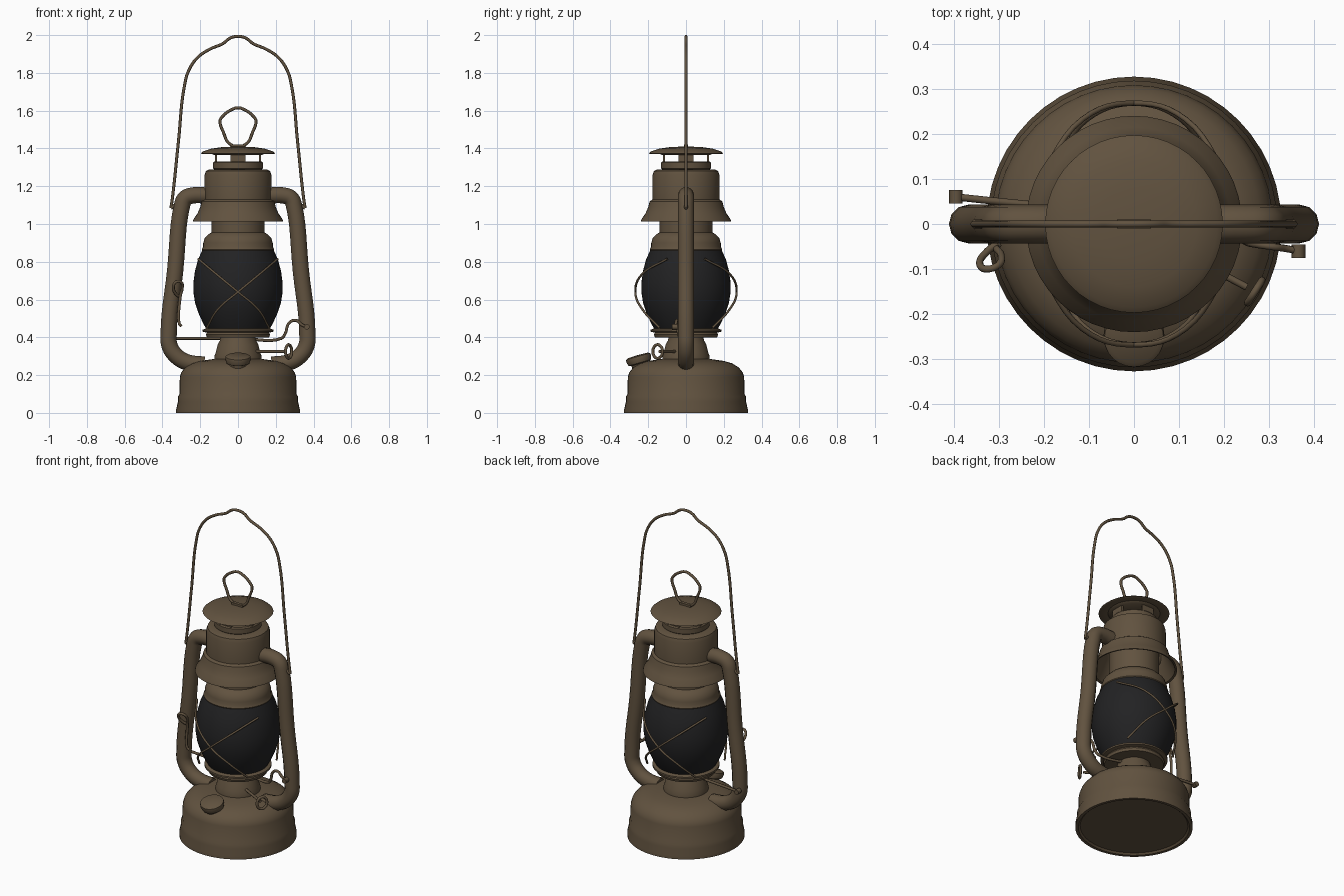
import bpy, bmesh, math
from mathutils import Matrix, Vector

cube = bpy.data.objects.get("Cube")
if cube:
    bpy.data.objects.remove(cube, do_unlink=True)


def material(name, rgb):
    m = bpy.data.materials.new(name)
    m.use_nodes = True
    m.diffuse_color = (*rgb, 1)
    m.node_tree.nodes["Principled BSDF"].inputs["Base Color"].default_value = (*rgb, 1)
    return m


BRONZE = material("aged bronze", (0.12, 0.085, 0.05))
GLASS = material("smoked glass", (0.016, 0.016, 0.017))


def finish(bm, name, mat=BRONZE):
    mesh = bpy.data.meshes.new(name)
    bmesh.ops.recalc_face_normals(bm, faces=bm.faces)
    bm.to_mesh(mesh)
    bm.free()
    mesh.materials.append(mat)
    obj = bpy.data.objects.new(name, mesh)
    bpy.context.collection.objects.link(obj)
    bpy.ops.object.select_all(action="DESELECT")
    obj.select_set(True)
    bpy.context.view_layer.objects.active = obj
    bpy.ops.object.shade_smooth_by_angle(angle=math.radians(40))
    return obj


def lathe(name, profile, mat=BRONZE, steps=48):
    """Revolve (radius, height) points around the z axis."""
    bm = bmesh.new()
    verts = [bm.verts.new((r, 0, z)) for r, z in profile]
    edges = [bm.edges.new(pair) for pair in zip(verts, verts[1:])]
    bmesh.ops.spin(bm, geom=verts + edges, cent=(0, 0, 0), axis=(0, 0, 1),
                   angle=math.tau, steps=steps)
    bmesh.ops.remove_doubles(bm, verts=bm.verts, dist=0.0005)
    return finish(bm, name, mat)


def tube(name, points, radius, smooth=True, closed=False, sides=2):
    """Round wire or pipe through the points."""
    curve = bpy.data.curves.new(name, "CURVE")
    curve.dimensions = "3D"
    curve.bevel_depth = radius
    curve.bevel_resolution = sides
    curve.resolution_u = 6
    curve.use_fill_caps = True
    spline = curve.splines.new("BEZIER")
    spline.bezier_points.add(len(points) - 1)
    for bp, co in zip(spline.bezier_points, points):
        bp.co = co
        bp.handle_left_type = bp.handle_right_type = "AUTO" if smooth else "VECTOR"
    spline.use_cyclic_u = closed
    curve.materials.append(BRONZE)
    obj = bpy.data.objects.new(name, curve)
    bpy.context.collection.objects.link(obj)
    bpy.ops.object.select_all(action="DESELECT")
    obj.select_set(True)
    bpy.context.view_layer.objects.active = obj
    bpy.ops.object.convert(target="MESH")
    bpy.ops.object.shade_smooth_by_angle(angle=math.radians(50))
    return bpy.context.view_layer.objects.active


def box(name, size, matrix):
    bm = bmesh.new()
    bmesh.ops.create_cube(bm, size=1, matrix=matrix @ Matrix.Diagonal((*size, 1)))
    return finish(bm, name)


# Fuel tank
lathe("fuel_tank", [(0, 0.01), (0.30, 0.01), (0.31, 0), (0.327, 0), (0.327, 0.02),
                    (0.318, 0.06), (0.318, 0.085), (0.31, 0.10), (0.308, 0.19),
                    (0.30, 0.215), (0.28, 0.24), (0.245, 0.262), (0.20, 0.275),
                    (0.13, 0.285), (0, 0.285)])

# Burner and globe seat
lathe("burner", [(0.125, 0.275), (0.125, 0.30), (0.118, 0.32), (0.108, 0.36),
                 (0.095, 0.385), (0.09, 0.41), (0, 0.41)])
lathe("globe_seat", [(0, 0.40), (0.165, 0.40), (0.17, 0.415), (0.165, 0.425),
                     (0.187, 0.43), (0.187, 0.44), (0.165, 0.45), (0, 0.45)])

# Glass globe
lathe("globe", [(0.165, 0.44), (0.185, 0.475), (0.21, 0.53), (0.228, 0.585),
                (0.236, 0.64), (0.236, 0.69), (0.228, 0.75), (0.212, 0.81),
                (0.19, 0.86)], GLASS)

# Chimney
lathe("chimney", [(0, 0.855), (0.188, 0.855), (0.192, 0.865), (0.184, 0.88),
                  (0.184, 0.90), (0.176, 0.925), (0.158, 0.945), (0.14, 0.955),
                  (0.14, 1.25)])

# Flared hood
lathe("hood", [(0.228, 1.015), (0.24, 1.012), (0.236, 1.025), (0.215, 1.055),
               (0.20, 1.09), (0.192, 1.12), (0.177, 1.13), (0.177, 1.26),
               (0.17, 1.28), (0.155, 1.288), (0.115, 1.29), (0.115, 1.275),
               (0.165, 1.26), (0.168, 1.13), (0.19, 1.09), (0.205, 1.055),
               (0.228, 1.015)])
lathe("vent_collar", [(0, 1.285), (0.12, 1.285), (0.132, 1.295), (0.132, 1.325),
                      (0.125, 1.332), (0, 1.332)])
for i in range(4):
    turn = Matrix.Rotation(i * math.pi / 2, 4, "Z")
    box("vent_post", (0.08, 0.012, 0.06), turn @ Matrix.Translation((0, -0.117, 1.345)))

# Rain cap and its lifting loop
lathe("rain_cap", [(0, 1.366), (0.13, 1.366), (0.145, 1.376), (0.19, 1.37),
                   (0.197, 1.374), (0.185, 1.384), (0.14, 1.399), (0.08, 1.408),
                   (0, 1.41)])
box("loop_base", (0.075, 0.02, 0.018), Matrix.Translation((0, 0, 1.413)))
loop = [(0.03, 1.415), (0.055, 1.435), (0.075, 1.48), (0.095, 1.545), (0.088, 1.562),
        (0.03, 1.607)]
tube("cap_loop", [(-x, 0, z) for x, z in loop] + [(0, 0, 1.615)]
     + [(x, 0, z) for x, z in reversed(loop)], 0.008)

# Side pipes and handle pivots
pipe = [(0.15, 1.15), (0.245, 1.15), (0.28, 1.135), (0.298, 1.09), (0.333, 0.75),
        (0.367, 0.42), (0.362, 0.355), (0.325, 0.30), (0.27, 0.268), (0.18, 0.255)]
for side, s in (("left", 1), ("right", -1)):
    tube("side_pipe_" + side, [(s * x, 0, z) for x, z in pipe], 0.043, sides=4)
    tube("handle_pivot_" + side, [(s * 0.29, 0, 1.11), (s * 0.33, 0, 1.10),
                                  (s * 0.355, 0, 1.085)], 0.01)

# Carrying handle
bail = [(0.355, 1.085), (0.347, 1.14), (0.315, 1.44), (0.282, 1.74), (0.262, 1.81),
        (0.215, 1.88), (0.15, 1.925), (0.08, 1.955), (0.04, 1.985)]
tube("carrying_handle", [(-x, 0, z) for x, z in bail] + [(0, 0, 1.993)]
     + [(x, 0, z) for x, z in reversed(bail)], 0.008)

# Crossed globe guards, front and back
guard = [(0.21, 0.10, 0.815), (0.115, 0.232, 0.735), (0, 0.268, 0.64),
         (-0.105, 0.232, 0.55), (-0.165, 0.14, 0.45)]
for face, f in (("front", -1), ("back", 1)):
    for s in (1, -1):
        tube("guard_wire_" + face, [(s * x, f * y, z) for x, y, z in guard], 0.006)

# Tilted filler cap
cap = lathe("filler_cap", [(0, -0.06), (0.045, -0.06), (0.048, -0.025), (0.062, -0.02),
                           (0.068, 0), (0.066, 0.014), (0.055, 0.02), (0, 0.022)],
            steps=24)
cap.matrix_world = Matrix.Translation((0, -0.25, 0.285)) @ Matrix.Rotation(
    math.radians(16), 4, "X")

# Wick adjuster with ring grip
tube("wick_shaft", [(0.08, -0.05, 0.325), (0.25, -0.14, 0.325)], 0.008, smooth=False)
along = Vector((0.047, -0.03, 0)).normalized()
across = Vector((-along.y, along.x, 0))
center = Vector((0.268, -0.15, 0.325))
ring = [center + across * 0.03 * math.cos(a) + Vector((0, 0, 0.036 * math.sin(a)))
        for a in (i * math.tau / 8 for i in range(8))]
tube("wick_ring", ring, 0.008, closed=True)

# Globe lift rod with end knobs
tube("lift_rod", [(-0.395, 0.06, 0.395), (0, 0.015, 0.395), (0.23, -0.03, 0.395),
                  (0.25, -0.04, 0.42), (0.27, -0.045, 0.475), (0.305, -0.05, 0.49),
                  (0.34, -0.055, 0.465), (0.365, -0.06, 0.455)], 0.008)
for x, y, z in ((-0.395, 0.06, 0.395), (0.365, -0.06, 0.455)):
    tube("rod_knob", [(x, y - 0.015, z), (x, y + 0.015, z)], 0.015, smooth=False)

# Globe latch wire beside the right pipe
tube("latch_wire", [(-0.30, -0.045, 0.46), (-0.31, -0.05, 0.47), (-0.305, -0.055, 0.62),
                    (-0.295, -0.07, 0.66), (-0.30, -0.09, 0.69), (-0.325, -0.10, 0.695),
                    (-0.342, -0.09, 0.67), (-0.325, -0.06, 0.625),
                    (-0.305, -0.045, 0.615)], 0.008)
